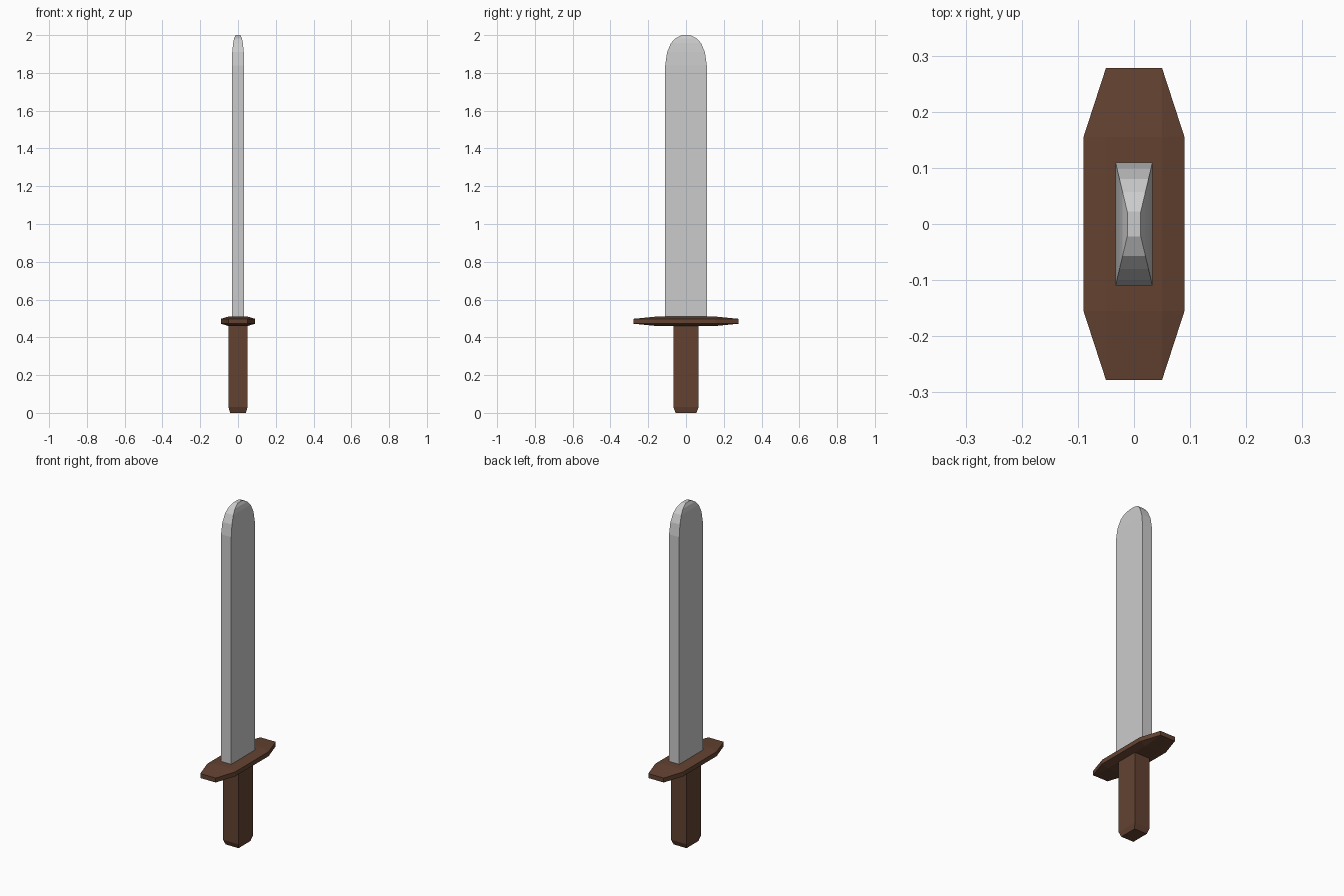
import bpy

if "Cube" in bpy.data.objects:
    bpy.data.objects.remove(bpy.data.objects["Cube"])

def material(name, color):
    m = bpy.data.materials.new(name)
    m.diffuse_color = color
    m.use_nodes = True
    m.node_tree.nodes["Principled BSDF"].inputs["Base Color"].default_value = m.diffuse_color
    return m

brown = material("brown_wood", (0.125, 0.055, 0.031, 1))

def make(name, verts, faces, mat=None):
    me = bpy.data.meshes.new(name)
    me.from_pydata(verts, [], faces)
    me.update()
    ob = bpy.data.objects.new(name, me)
    bpy.context.collection.objects.link(ob)
    if mat:
        me.materials.append(mat)
    return ob

def loft(name, rings, mat=None):
    """Stack rectangles given as (half x, half y, z)."""
    verts, faces = [], []
    for hx, hy, z in rings:
        verts += [(-hx, -hy, z), (hx, -hy, z), (hx, hy, z), (-hx, hy, z)]
    for r in range(len(rings) - 1):
        for i in range(4):
            j = (i + 1) % 4
            a = r * 4
            faces.append((a + i, a + j, a + 4 + j, a + 4 + i))
    n = len(verts)
    faces += [(3, 2, 1, 0), (n - 4, n - 3, n - 2, n - 1)]
    return make(name, verts, faces, mat)

# Blade with rounded tip narrowing in both directions
tip = [(0.11, 1.84), (0.10, 1.91), (0.08, 1.957), (0.057, 1.983), (0.022, 2.0)]
rings = [(0.033, 0.11, 0.50)]
rings += [(0.012 + (y - 0.022) * 0.021 / 0.088, y, z) for y, z in tip]
loft("blade", rings)

# Grip with chamfered pommel end
loft("grip", [(0.042, 0.055, 0), (0.05, 0.067, 0.03), (0.05, 0.067, 0.47)], brown)

# Crossguard: octagonal plate, slightly raised in the middle on both sides
outer = [(-.05, -.278), (.05, -.278), (.09, -.155), (.09, .155),
         (.05, .278), (-.05, .278), (-.09, .155), (-.09, -.155)]
inner = [(-.05, -.155), (.05, -.155), (.05, .155), (-.05, .155)]
verts, faces = [], []
for zo, zi in ((0.472, 0.46), (0.498, 0.51)):
    verts += [(x, y, zo) for x, y in outer] + [(x, y, zi) for x, y in inner]
top = [(8, 9, 10, 11), (0, 1, 9, 8), (1, 2, 9), (2, 3, 10, 9),
       (3, 4, 10), (4, 5, 11, 10), (5, 6, 11), (6, 7, 8, 11), (7, 0, 8)]
faces += [tuple(i + 12 for i in f) for f in top]
faces += [f[::-1] for f in top]
faces += [(i, (i + 1) % 8, (i + 1) % 8 + 12, i + 12) for i in range(8)]
make("crossguard", verts, faces, brown)
